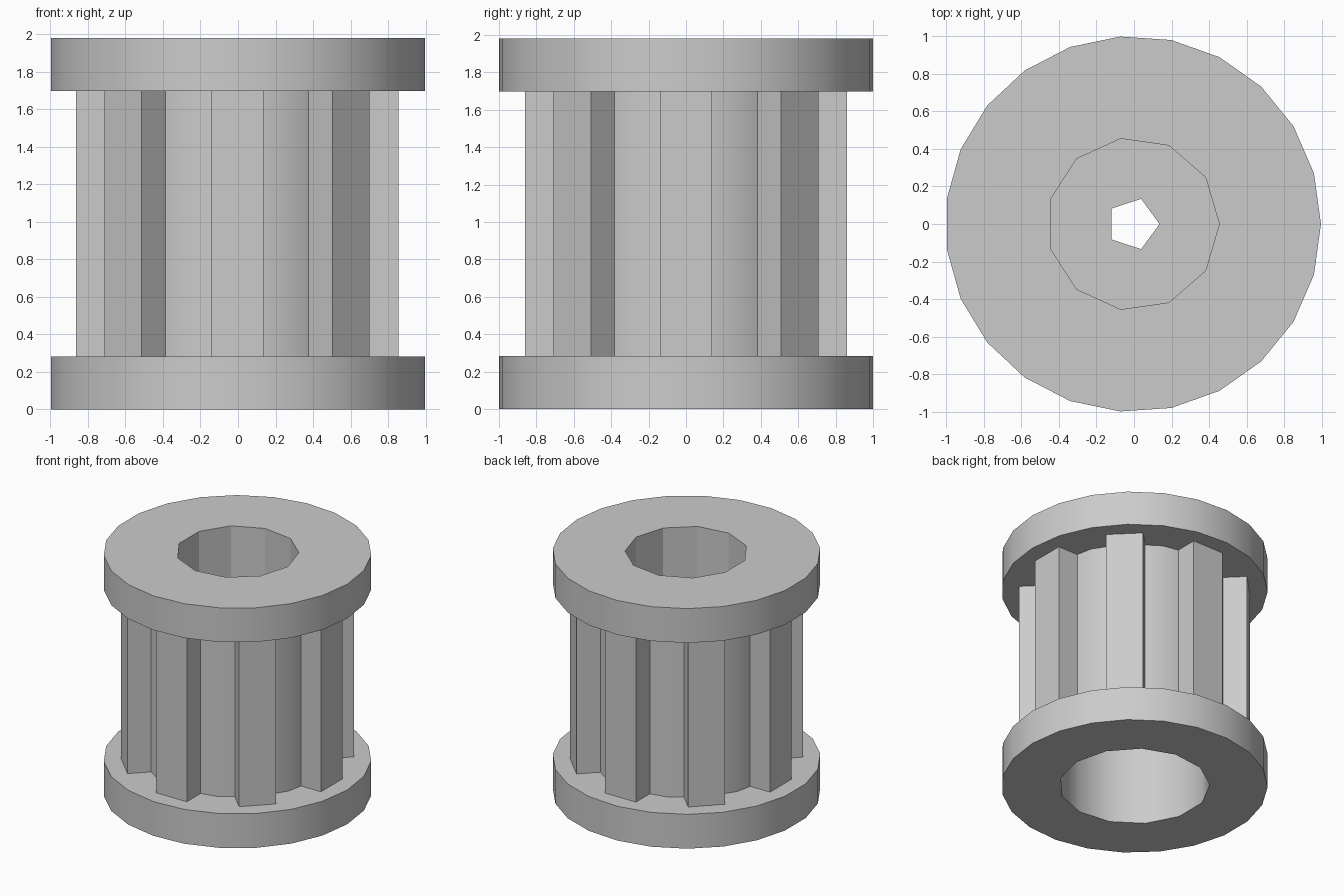
import bpy
import bmesh
from math import cos, sin, pi, radians
from mathutils import Matrix, Vector

if "Cube" in bpy.data.objects:
    bpy.data.objects.remove(bpy.data.objects["Cube"], do_unlink=True)

AXIS_X = -0.005        # the odd-sided rims put the axis slightly off centre
RIM, CORE = 1.002, 0.707
LOW, HIGH, TOP = 0.283, 1.697, 1.98
RIBS = 8

grey = bpy.data.materials.new("plain_grey")
grey.use_nodes = True
grey.diffuse_color = (0.6, 0.6, 0.6, 1)
grey.node_tree.nodes["Principled BSDF"].inputs["Base Color"].default_value = (0.6, 0.6, 0.6, 1)


def add_object(name, bm):
    bmesh.ops.recalc_face_normals(bm, faces=bm.faces)
    mesh = bpy.data.meshes.new(name)
    bm.to_mesh(mesh)
    bm.free()
    mesh.materials.append(grey)
    obj = bpy.data.objects.new(name, mesh)
    bpy.context.collection.objects.link(obj)
    return obj


def prism(name, radius, sides, z0, z1):
    """Upright regular prism with its first corner towards +x."""
    bm = bmesh.new()
    ring = [bm.verts.new((AXIS_X + radius * cos(2 * pi * i / sides),
                          radius * sin(2 * pi * i / sides), z0))
            for i in range(sides)]
    base = bm.faces.new(ring)
    out = bmesh.ops.extrude_face_region(bm, geom=[base], use_keep_orig=True)
    top = [v for v in out["geom"] if isinstance(v, bmesh.types.BMVert)]
    bmesh.ops.translate(bm, verts=top, vec=(0, 0, z1 - z0))
    return add_object(name, bm)


def select_only(obj):
    bpy.ops.object.select_all(action="DESELECT")
    obj.select_set(True)
    bpy.context.view_layer.objects.active = obj


def bore(obj, cutter):
    cutter.hide_render = True
    mod = obj.modifiers.new("bore", "BOOLEAN")
    mod.operation = "DIFFERENCE"
    mod.solver = "EXACT"
    mod.object = cutter
    select_only(obj)
    bpy.ops.object.modifier_apply(modifier=mod.name)


# Flanges and core
bottom_flange = prism("bottom_flange", RIM, 23, 0, LOW)
top_flange = prism("top_flange", RIM, 23, HIGH, TOP)
core = prism("core", CORE, 16, LOW, HIGH)

# Wide lower bore, narrower upper bore, small hole through the web between
lower = prism("lower_bore_cutter", 0.566, 13, -0.1, 0.85)
upper = prism("upper_bore_cutter", 0.46, 11, 1.13, TOP + 0.1)
pin = prism("pin_hole_cutter", 0.141, 5, 0.7, 1.3)
bore(bottom_flange, lower)
bore(top_flange, upper)
for cutter in (lower, upper, pin):
    bore(core, cutter)
for cutter in (lower, upper, pin):
    bpy.data.objects.remove(cutter, do_unlink=True)

for obj in (bottom_flange, top_flange, core):
    select_only(obj)
    bpy.ops.object.shade_smooth_by_angle(angle=radians(29))

# Square ribs around the core
bm = bmesh.new()
for i in range(RIBS):
    place = (Matrix.Translation((AXIS_X, 0, 0))
             @ Matrix.Rotation(2 * pi * i / RIBS, 4, "Z")
             @ Matrix.Translation((0.74, 0, (LOW + HIGH) / 2))
             @ Matrix.Diagonal(Vector((0.24, 0.28, HIGH - LOW, 1))))
    bmesh.ops.create_cube(bm, size=1, matrix=place)
add_object("ribs", bm)
